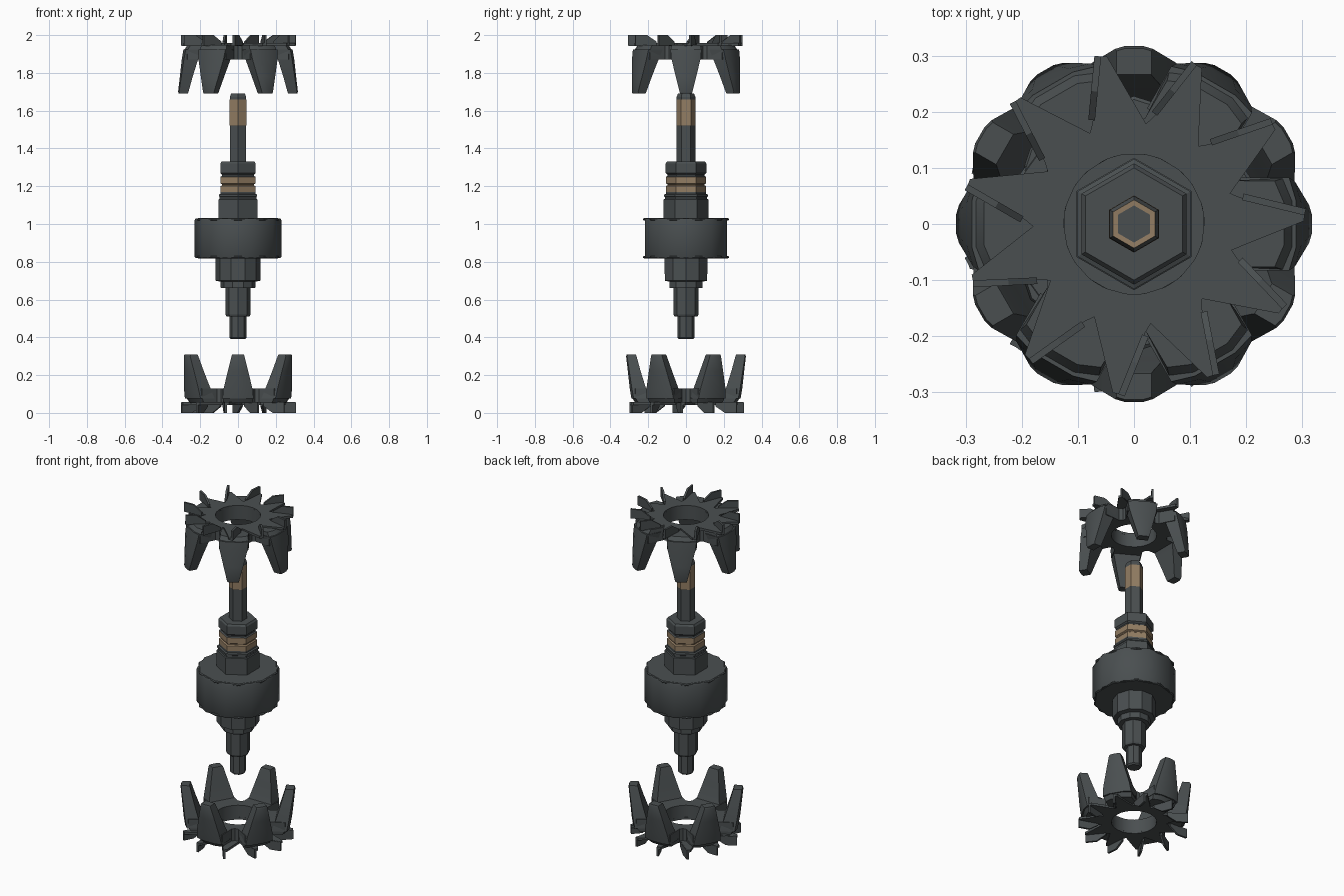
import bpy, bmesh, math
from mathutils import Matrix, Vector

if "Cube" in bpy.data.objects:
    bpy.data.objects.remove(bpy.data.objects["Cube"])


def material(name, rgb):
    m = bpy.data.materials.new(name)
    m.diffuse_color = (*rgb, 1)
    m.use_nodes = True
    m.node_tree.nodes["Principled BSDF"].inputs["Base Color"].default_value = m.diffuse_color
    return m


STEEL = material("dark_steel", (0.068, 0.078, 0.081))
COPPER = material("dull_copper", (0.29, 0.205, 0.125))


def finish(bm, name, angle=None):
    bmesh.ops.recalc_face_normals(bm, faces=bm.faces)
    me = bpy.data.meshes.new(name)
    bm.to_mesh(me)
    bm.free()
    ob = bpy.data.objects.new(name, me)
    bpy.context.collection.objects.link(ob)
    me.materials.append(STEEL)
    me.materials.append(COPPER)
    if angle:
        bpy.ops.object.select_all(action='DESELECT')
        bpy.context.view_layer.objects.active = ob
        ob.select_set(True)
        bpy.ops.object.shade_smooth_by_angle(angle=math.radians(angle))
    return ob


def polar(r, deg, z=0):
    a = math.radians(deg)
    return Vector((r * math.cos(a), r * math.sin(a), z))


def loft(bm, sections, caps=True):
    """Skin a list of equal-length closed loops."""
    rings = [[bm.verts.new(p) for p in s] for s in sections]
    n = len(rings[0])
    for a, b in zip(rings, rings[1:]):
        for i in range(n):
            bm.faces.new((a[i], a[(i + 1) % n], b[(i + 1) % n], b[i]))
    if caps:
        bm.faces.new(rings[0])
        bm.faces.new(rings[-1])
    return rings


def turned(name, profile, sides, phase=0.0, copper=(), angle=None):
    """Turned part; profile is (radius, z), copper lists z bands."""
    bm = bmesh.new()
    loft(bm, [[polar(r, phase + 360 * i / sides, z) for i in range(sides)]
              for r, z in profile])
    for f in bm.faces:
        z = f.calc_center_median().z
        if any(lo < z < hi for lo, hi in copper):
            f.material_index = 1
    return finish(bm, name, angle)


# Upper shaft with a copper contact band and a copper ring on the end
shaft = turned("upper_shaft", [(0.05, 1.3), (0.05, 1.52), (0.051, 1.522), (0.051, 1.658),
                               (0.05, 1.66), (0.05, 1.672), (0.043, 1.69), (0.033, 1.6895)],
               6, 90, [(1.521, 1.659), (1.6894, 1.6899)])
for f in shaft.data.polygons:
    if len(f.vertices) == 6:
        f.material_index = 0

# Grooved collar with second copper band
turned("upper_collar", [(0.118, 1.01), (0.118, 1.13), (0.112, 1.133), (0.112, 1.143), (0.116, 1.146),
                        (0.116, 1.156), (0.106, 1.16), (0.106, 1.17), (0.106, 1.2), (0.098, 1.205),
                        (0.098, 1.21), (0.106, 1.215), (0.106, 1.25), (0.098, 1.255), (0.098, 1.262),
                        (0.108, 1.27), (0.108, 1.32), (0.1, 1.33)],
       6, 90, [(1.17, 1.251)])

# Field coil drum with thin end flanges
turned("coil_drum", [(0.225, 0.82), (0.229, 0.826), (0.229, 1.02), (0.225, 1.03)], 10, 0, angle=40)
for label, z in (("lower", 0.818), ("upper", 1.018)):
    turned(label + "_drum_flange", [(0.222, z), (0.228, z + 0.004), (0.228, z + 0.009),
                                    (0.222, z + 0.013)], 10, 90)

# Stepped lower shaft
turned("lower_collar", [(0.09, 0.66), (0.092, 0.665), (0.092, 0.695), (0.118, 0.7), (0.119, 0.825)], 10)
turned("lower_shaft_thick", [(0.061, 0.51), (0.066, 0.52), (0.066, 0.67)], 8)
turned("lower_shaft_end", [(0.036, 0.39), (0.044, 0.398), (0.044, 0.52)], 8)


def claw_pole(name, matrix):
    """Star plate with a centre hole and six tapering claws pointing down."""
    bm = bmesh.new()
    star = [(-30, .18), (-24, .19), (-17, .28), (-8, .288), (8, .288), (17, .28), (24, .19)]
    pts = [(60 * k + a, r) for k in range(6) for a, r in star]

    def loop(z, shrink=0.0):
        return [polar(r - (shrink if r > .2 else 0), a, z) for a, r in pts]

    def hole(z):
        return [polar(.125, a, z) for a, r in pts]
    loft(bm, [hole(1.87), loop(1.87), loop(1.92), loop(1.948, .018), hole(1.948), hole(1.87)], False)
    bmesh.ops.remove_doubles(bm, verts=bm.verts, dist=1e-5)

    # z, inner radius, outer radius, half width
    rows = [(1.925, .19, .289, .083), (1.87, .212, .298, .076), (1.78, .24, .308, .054),
            (1.70, .262, .317, .034), (1.69, .266, .313, .031)]
    for k in range(6):
        rot = Matrix.Rotation(math.radians(60 * k), 4, 'Z')
        loft(bm, [[rot @ Vector(p) for p in
                   ((ri, -w, z), (ro - w * .15, -w, z), (ro, -w * .5, z),
                    (ro, w * .5, z), (ro - w * .15, w, z), (ri, w, z))]
                  for z, ri, ro, w in rows])
    bm.transform(matrix)
    return finish(bm, name, 30)


def fan(name, matrix):
    """Eleven-pointed fan disc with one upright slanted blade per point."""
    bm = bmesh.new()
    step = 360 / 11
    pts = []
    for k in range(11):
        a = 4 - k * step
        pts += [(a + 10, .195), (a + 1, .306), (a - 3, .303), (a - 19, .18)]

    def loop(z):
        return [polar(r, a, z) for a, r in pts]

    def hole(z):
        return [polar(.125, a, z) for a, r in pts]
    loft(bm, [hole(1.943), loop(1.943), loop(1.957), hole(1.957), hole(1.943)], False)
    bmesh.ops.remove_doubles(bm, verts=bm.verts, dist=1e-5)
    for k in range(11):
        a = 4 - k * step
        inner, outer = polar(.2, a + 10), polar(.306, a)
        along = (outer - inner).normalized()
        side = Vector((-along.y, along.x, 0)) * .006
        # blade profile: chamfered at its inner top corner
        prof = [(inner, 1.945), (outer, 1.945), (outer, 2.0),
                (inner.lerp(outer, .45), 2.0), (inner, 1.965)]
        loft(bm, [[p + side * s + Vector((0, 0, z)) for p, z in prof] for s in (-1, 1)])
    bm.transform(matrix)
    return finish(bm, name)


# Top set, and the bottom set flipped over and turned by half a claw
TOP = Matrix.Identity(4)
FLIP = Matrix.Translation((0, 0, 2)) @ Matrix.Rotation(math.pi, 4, 'X')
claw_pole("upper_claw_pole", TOP)
fan("upper_fan", TOP)
claw_pole("lower_claw_pole", Matrix.Rotation(math.radians(30), 4, 'Z') @ FLIP)
fan("lower_fan", FLIP)
